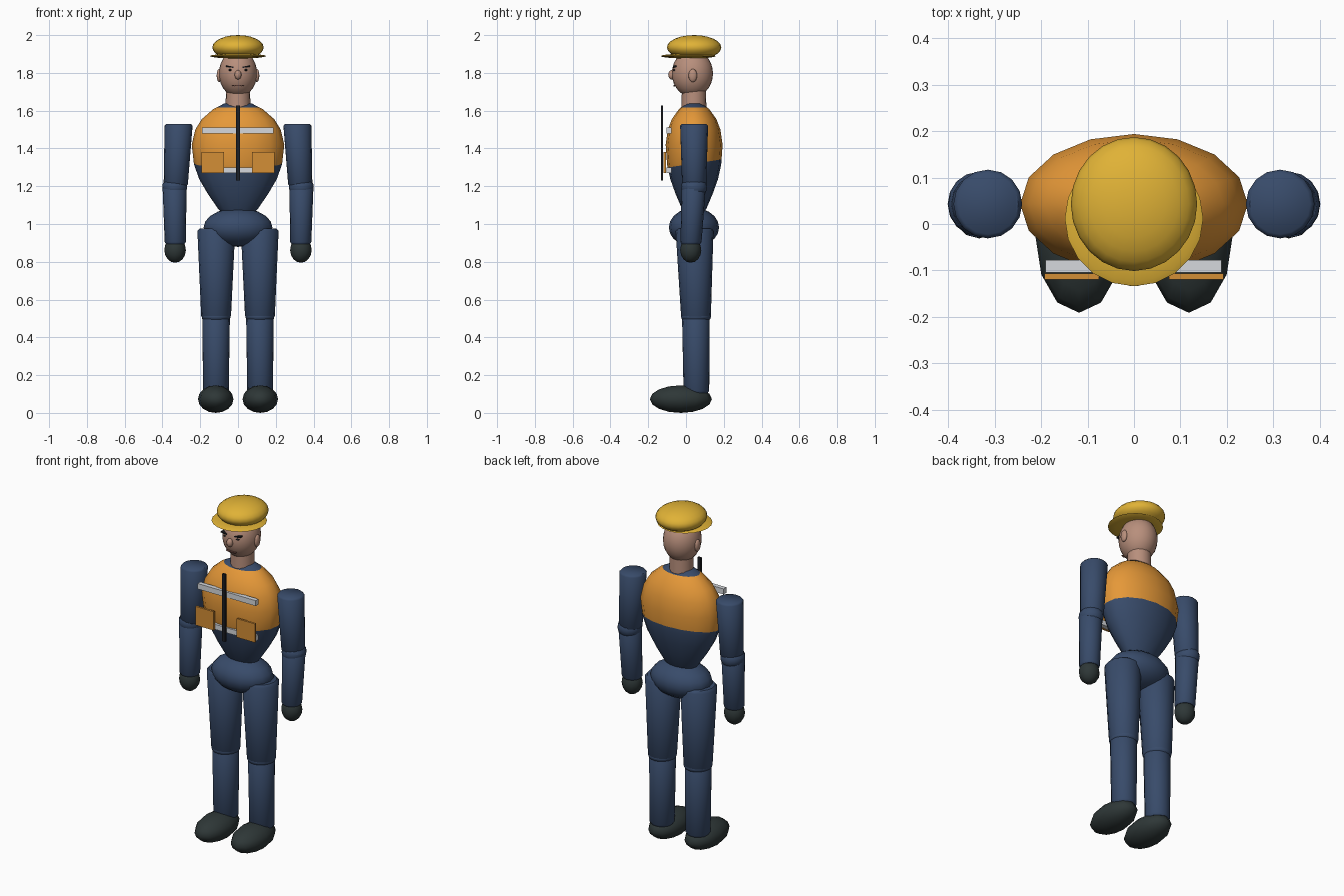
import bpy, bmesh, math
from mathutils import Vector, Matrix

if "Cube" in bpy.data.objects:
    bpy.data.objects.remove(bpy.data.objects["Cube"])


def colour(name, r, g, b):
    m = bpy.data.materials.new(name)
    lin = [((c / 255 + 0.055) / 1.055) ** 2.4 for c in (r, g, b)]
    m.diffuse_color = (*lin, 1)
    m.use_nodes = True
    m.node_tree.nodes["Principled BSDF"].inputs["Base Color"].default_value = m.diffuse_color
    return m


NAVY = colour("navy cloth", 56, 75, 106)
ORANGE = colour("orange vest", 229, 152, 56)
POCKET = colour("pocket orange", 212, 142, 54)
YELLOW = colour("helmet yellow", 224, 178, 54)
SKIN = colour("skin", 184, 143, 124)
BLACK = colour("glove and boot", 46, 55, 55)
SILVER = colour("reflective silver", 214, 217, 221)
DARK = colour("zip and brow", 28, 30, 35)
LIP = colour("lip", 135, 92, 82)


def finish(name, bm, *mats, angle=40):
    bmesh.ops.recalc_face_normals(bm, faces=bm.faces)
    me = bpy.data.meshes.new(name)
    bm.to_mesh(me)
    bm.free()
    ob = bpy.data.objects.new(name, me)
    bpy.context.collection.objects.link(ob)
    for m in mats:
        me.materials.append(m)
    bpy.ops.object.select_all(action='DESELECT')
    bpy.context.view_layer.objects.active = ob
    ob.select_set(True)
    if angle:
        bpy.ops.object.shade_smooth_by_angle(angle=math.radians(angle))
    return ob


def ellipsoid(name, centre, radii, mat, seg=16, rings=10):
    bm = bmesh.new()
    bmesh.ops.create_uvsphere(bm, u_segments=seg, v_segments=rings, radius=1,
                              matrix=Matrix.Translation(centre) @ Matrix.Diagonal((*radii, 1)))
    return finish(name, bm, mat, angle=60)


def box(name, lo, hi, mat, tilt=0):
    lo, hi = Vector(lo), Vector(hi)
    bm = bmesh.new()
    bmesh.ops.create_cube(bm, size=1, matrix=Matrix.Translation((lo + hi) / 2)
                          @ Matrix.Rotation(tilt, 4, 'Y') @ Matrix.Diagonal((*(hi - lo), 1)))
    return finish(name, bm, mat, angle=0)


def loft(rings, seg=16):
    """Stack of elliptical rings (x, y, z, rx, ry), capped at both ends."""
    bm = bmesh.new()
    loops = [[bm.verts.new((x + rx * math.cos(2 * math.pi * i / seg),
                            y + ry * math.sin(2 * math.pi * i / seg), z))
              for i in range(seg)] for x, y, z, rx, ry in rings]
    for a, b in zip(loops, loops[1:]):
        for i in range(seg):
            j = (i + 1) % seg
            bm.faces.new((a[i], a[j], b[j], b[i]))
    bm.faces.new(loops[0])
    bm.faces.new(loops[-1])
    return bm


def limb(name, top, bottom, r_top, r_bottom, mat):
    """Tapered tube with slightly rounded ends."""
    t, b = Vector(top), Vector(bottom)
    rings = [(*b, r_bottom * .88, r_bottom * .88),
             (*b.lerp(t, .03), r_bottom, r_bottom),
             (*b.lerp(t, .97), r_top, r_top),
             (*t, r_top * .88, r_top * .88)]
    return finish(name, loft(rings), mat, angle=50)


# Torso: egg-shaped body, cut into jacket, vest and collar colour bands
YC = 0.043
profile = [(1.03, .05), (1.08, .105), (1.16, .16), (1.237, .205), (1.315, .233),
           (1.42, .245), (1.50, .226), (1.555, .192), (1.607, .132), (1.637, .075)]
bm = loft([(0, YC, z, r, r * .615) for z, r in profile])
hem_co, hem_no = Vector((0, YC, 1.32)), Vector((0, -.15, 1)).normalized()
collar_z = 1.617
for co, no in ((hem_co, hem_no), (Vector((0, 0, collar_z)), Vector((0, 0, 1)))):
    bmesh.ops.bisect_plane(bm, geom=bm.verts[:] + bm.edges[:] + bm.faces[:],
                           plane_co=co, plane_no=no)
for f in bm.faces:
    c = f.calc_center_median()
    f.material_index = int((c - hem_co).dot(hem_no) > 0 and c.z < collar_z)
finish("torso", bm, NAVY, ORANGE, angle=50)

ellipsoid("pelvis", (0, .042, .982), (.182, .133, .103), NAVY)

# Vest trim: bands, zip and pockets
box("upper_band", (-.19, -.104, 1.478), (.188, -.078, 1.51), SILVER)
box("lower_band", (-.19, -.104, 1.27), (.188, -.078, 1.30), SILVER)
box("zip", (-.01, -.133, 1.23), (.01, -.122, 1.627), DARK)

# Head
limb("neck", (0, .042, 1.72), (0, .042, 1.59), .064, .066, SKIN)
ellipsoid("head", (0, .034, 1.797), (.101, .109, .125), SKIN, 24, 14)
ellipsoid("nose", (0, -.076, 1.79), (.018, .018, .025), SKIN, 12, 8)
for i in range(4):
    # mouth: short plates following a shallow curve
    x = -.024 + .016 * i
    box("mouth", (x - .008, -.067, 1.731), (x + .008, -.058, 1.735), LIP,
        tilt=.25 if i == 0 else -.25 if i == 3 else 0)

# Hard hat: dome and flat brim shifted forward
ellipsoid("helmet_dome", (0, .043, 1.935), (.136, .144, .065), YELLOW, 24, 12)
ellipsoid("helmet_brim", (0, .012, 1.889), (.149, .146, .013), YELLOW, 20, 8)

# Paired parts
for s, side in ((-1, "left"), (1, "right")):
    box(side + "_pocket", (s * .134 - .059, -.119, 1.27), (s * .134 + .059, -.107, 1.38), POCKET)
    ellipsoid(side + "_ear", (s * .1, .036, 1.786), (.013, .023, .035), SKIN, 12, 8)
    box(side + "_brow", (s * .044 - .02, -.07, 1.829), (s * .044 + .02, -.05, 1.836), DARK, tilt=s * -.15)
    ellipsoid(side + "_eye", (s * .042, -.062, 1.815), (.01, .008, .005), DARK, 10, 6)

    # Arm
    limb(side + "_upper_arm", (s * .314, .043, 1.53), (s * .33, .043, 1.2), .074, .064, NAVY)
    ellipsoid(side + "_elbow", (s * .335, .043, 1.195), (.066, .069, .06), NAVY)
    limb(side + "_forearm", (s * .336, .042, 1.22), (s * .332, .026, .895), .064, .056, NAVY)
    ellipsoid(side + "_glove", (s * .333, .025, .862), (.057, .056, .067), BLACK, 12, 8)

    # Leg
    limb(side + "_thigh", (s * .115, .045, .977), (s * .116, .053, .5), .1, .079, NAVY)
    ellipsoid(side + "_knee", (s * .116, .053, .51), (.077, .08, .04), NAVY)
    limb(side + "_shin", (s * .116, .052, .52), (s * .117, .055, .105), .073, .068, NAVY)
    ellipsoid(side + "_boot", (s * .118, -.027, .073), (.094, .164, .073), BLACK, 12, 8)
